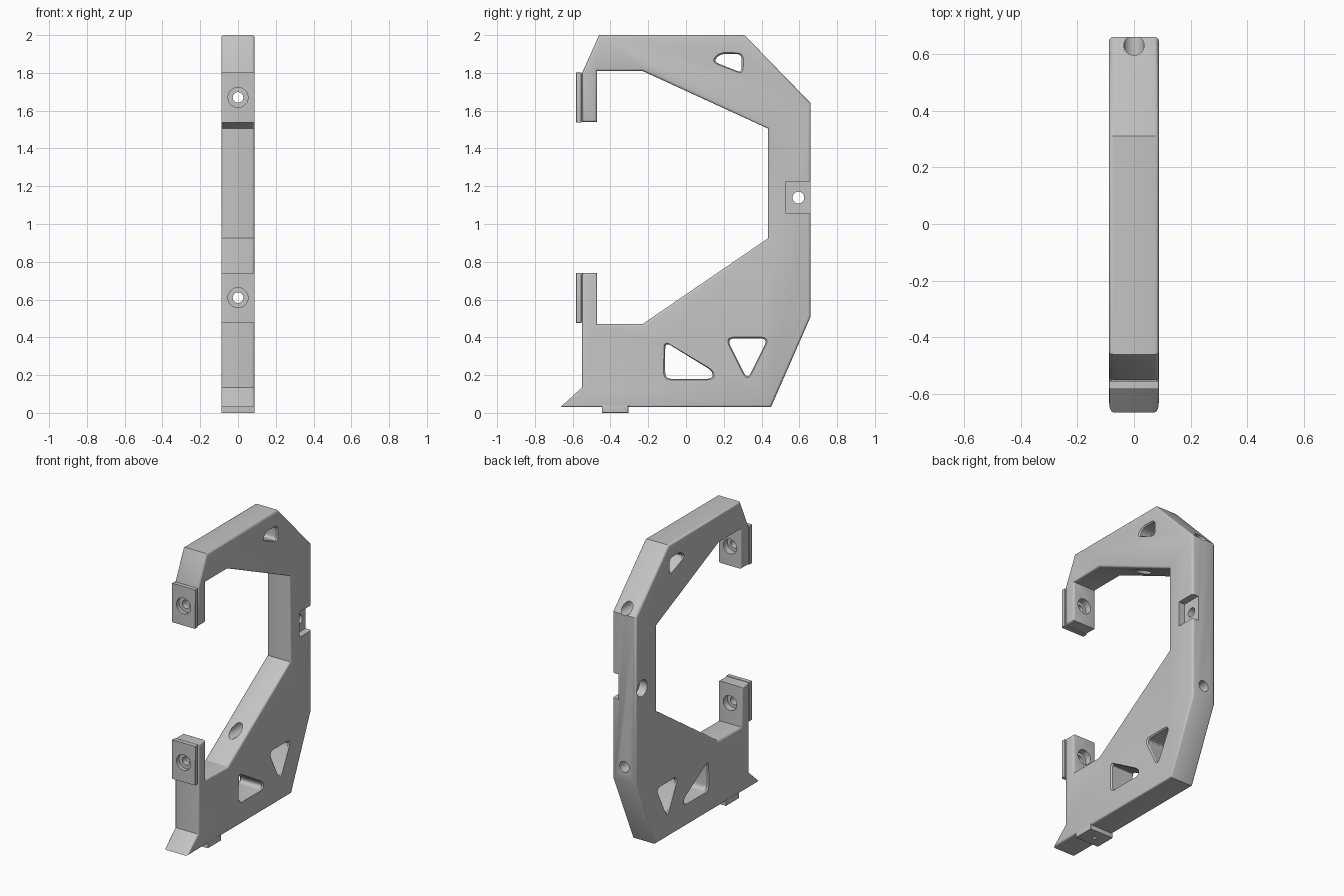
import bpy, bmesh, math
from mathutils import Vector, Matrix

cube = bpy.data.objects.get("Cube")
if cube:
    bpy.data.objects.remove(cube, do_unlink=True)

HALF = 0.088

grey = bpy.data.materials.new("light grey")
grey.use_nodes = True
grey.diffuse_color = (0.55, 0.55, 0.55, 1)
grey.node_tree.nodes["Principled BSDF"].inputs["Base Color"].default_value = (0.55, 0.55, 0.55, 1)


def make_object(name, bm):
    bmesh.ops.recalc_face_normals(bm, faces=bm.faces)
    mesh = bpy.data.meshes.new(name)
    bm.to_mesh(mesh)
    bm.free()
    mesh.materials.append(grey)
    obj = bpy.data.objects.new(name, mesh)
    bpy.context.collection.objects.link(obj)
    return obj


def loft(name, rings):
    """Skin a stack of (x, outline) rings, outlines given as (y, z)."""
    bm = bmesh.new()
    loops = [[bm.verts.new((x, y, z)) for y, z in pts] for x, pts in rings]
    n = len(loops[0])
    for a, b in zip(loops, loops[1:]):
        for i in range(n):
            j = (i + 1) % n
            bm.faces.new((a[i], a[j], b[j], b[i]))
    bm.faces.new(loops[0])
    bm.faces.new(loops[-1])
    return make_object(name, bm)


def slab(name, outline, bevel=0.014):
    """Extrude an outline across the width and soften its side rims."""
    obj = loft(name, [(-HALF, outline), (HALF, outline)])
    bm = bmesh.new()
    bm.from_mesh(obj.data)
    rims = [e for e in bm.edges if abs(e.verts[0].co.x - e.verts[1].co.x) < 1e-5]
    bmesh.ops.bevel(bm, geom=rims, offset=bevel, segments=3, profile=0.5, affect='EDGES')
    bm.to_mesh(obj.data)
    bm.free()
    return obj


def rect(y0, y1, z0, z1):
    return [(y0, z0), (y1, z0), (y1, z1), (y0, z1)]


def rounded(pts, r, steps=5):
    out = []
    for i, p in enumerate(pts):
        p = Vector(p)
        ends = []
        for q in (pts[i - 1], pts[(i + 1) % len(pts)]):
            d = Vector(q) - p
            ends.append(p + d.normalized() * min(r, d.length * 0.48))
        for k in range(steps + 1):
            t = k / steps
            out.append(ends[0] * (1 - t) ** 2 + p * 2 * t * (1 - t) + ends[1] * t * t)
    return out


def window(pts, r, rim=0.009):
    """Cutter for a rounded opening with chamfered rims."""
    base = rounded(pts, r)
    mid = sum(base, Vector((0, 0))) / len(base)
    wide = [p + (p - mid).normalized() * rim for p in base]
    return loft("window_cutter", [(-0.12, wide), (-HALF, wide), (-HALF + rim, base),
                                  (HALF - rim, base), (HALF, wide), (0.12, wide)])


def bore(start, end, r):
    a, b = Vector(start), Vector(end)
    bm = bmesh.new()
    turn = (b - a).to_track_quat('Z', 'Y').to_matrix().to_4x4()
    bmesh.ops.create_cone(bm, cap_ends=True, segments=40, radius1=r, radius2=r,
                          depth=(b - a).length,
                          matrix=Matrix.Translation((a + b) / 2) @ turn)
    return make_object("bore_cutter", bm)


def cut(obj, cutters):
    for c in cutters:
        mod = obj.modifiers.new("cut", 'BOOLEAN')
        mod.operation = 'DIFFERENCE'
        mod.solver = 'EXACT'
        mod.object = c
    bpy.context.view_layer.update()
    dg = bpy.context.evaluated_depsgraph_get()
    mesh = bpy.data.meshes.new_from_object(obj.evaluated_get(dg))
    obj.modifiers.clear()
    obj.data = mesh
    for c in cutters:
        bpy.data.objects.remove(c, do_unlink=True)


# C-shaped frame
frame = slab("frame", [
    (-0.665, 0.03), (0.45, 0.03), (0.66, 0.51), (0.66, 1.64), (0.31, 2.0),
    (-0.46, 2.0), (-0.55, 1.80), (-0.55, 1.54), (-0.47, 1.54), (-0.47, 1.81),
    (-0.23, 1.81), (0.435, 1.505), (0.435, 0.925), (-0.23, 0.47),
    (-0.47, 0.47), (-0.47, 0.74), (-0.55, 0.74), (-0.55, 0.135)])

cutters = [
    # lightening windows
    window([(-0.11, 0.18), (0.14, 0.18), (0.14, 0.222), (-0.11, 0.375)], 0.035),
    window([(0.215, 0.395), (0.435, 0.395), (0.325, 0.175)], 0.045),
    window([(0.18, 1.9), (0.295, 1.9), (0.295, 1.80), (0.145, 1.86)], 0.03),
    # cross bolt, its counterbore and the nut pocket open to the back
    bore((-0.2, 0.595, 1.14), (0.2, 0.595, 1.14), 0.031),
    bore((-0.2, 0.595, 1.14), (-0.03, 0.595, 1.14), 0.055),
    loft("pocket_cutter", [(x, rect(0.53, 0.75, 1.055, 1.225)) for x in (0.043, 0.12)]),
]

# mounting screw holes with tool access bores through the back
for z in (0.61, 1.67):
    cutters += [bore((0, -0.7, z), (0, -0.4, z), 0.028),
                bore((0, -0.515, z), (0, -0.44, z), 0.05),
                bore((0, -0.2, z), (0, 0.8, z), 0.036)]
cut(frame, cutters)

# clamp pads in front of both arms
parts = [frame]
for name, z in (("lower_pad", 0.61), ("upper_pad", 1.67)):
    pad = slab(name, rect(-0.582, -0.554, z - 0.133, z + 0.131), 0.004)
    cut(pad, [bore((0, -0.7, z), (0, -0.4, z), 0.053)])
    neck = loft(name + "_neck", [(x, rect(-0.556, -0.548, z - 0.125, z + 0.123))
                                 for x in (-0.08, 0.08)])
    cut(neck, [bore((0, -0.7, z), (0, -0.4, z), 0.028)])
    parts += [pad, neck]

# locating foot with a small pin hole
foot = slab("foot", rect(-0.445, -0.305, 0.0, 0.04), 0.003)
cut(foot, [bore((0, -0.375, -0.1), (0, -0.375, 0.035), 0.012)])
parts.append(foot)

bpy.ops.object.select_all(action='DESELECT')
for obj in parts:
    obj.select_set(True)
bpy.context.view_layer.objects.active = frame
bpy.ops.object.shade_smooth_by_angle(angle=math.radians(32))
